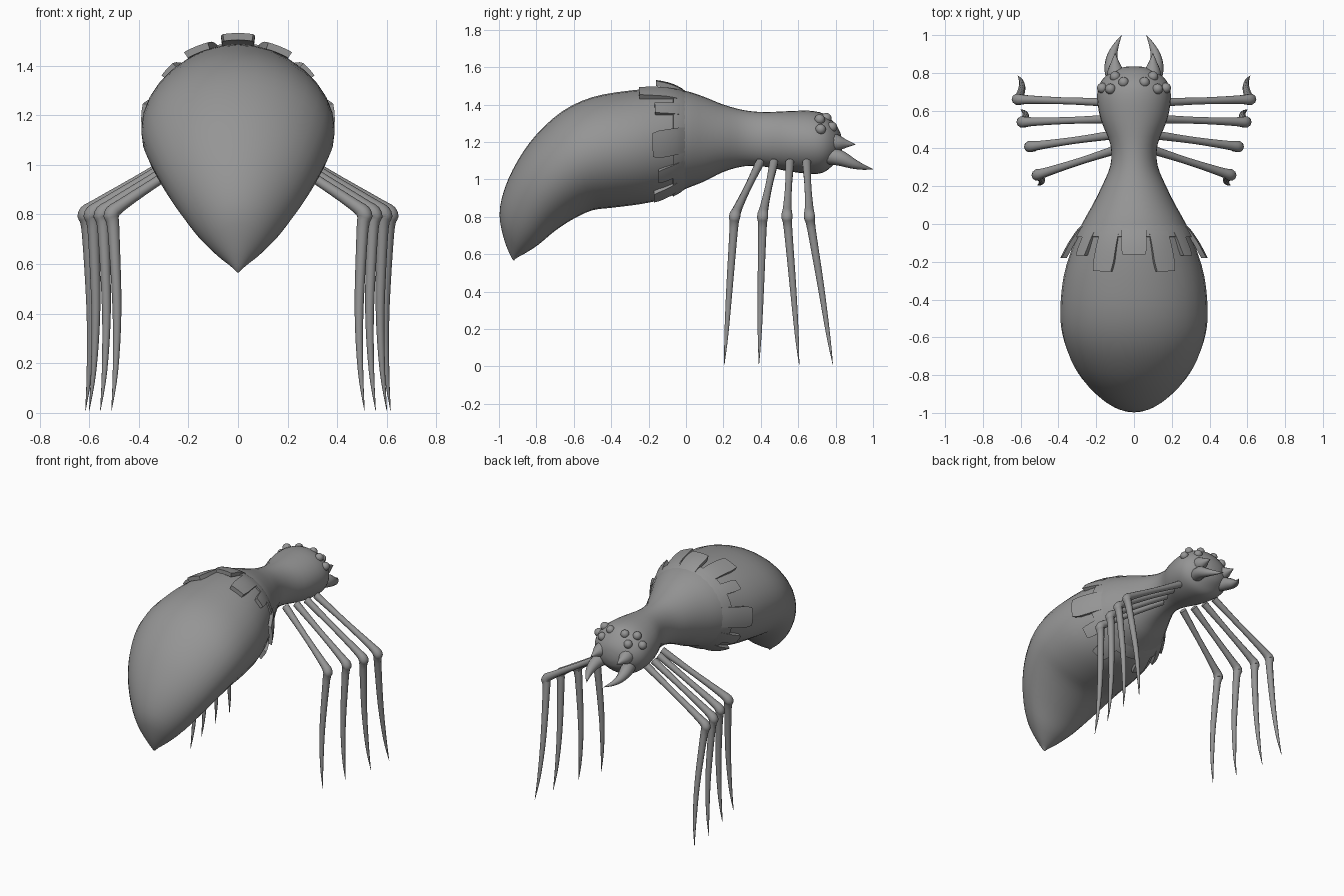
import bpy, bmesh, math
from mathutils import Vector

if "Cube" in bpy.data.objects:
    bpy.data.objects.remove(bpy.data.objects["Cube"])

grey = bpy.data.materials.new("plain grey")
grey.diffuse_color = (0.3, 0.3, 0.3, 1)
grey.use_nodes = True
grey.node_tree.nodes["Principled BSDF"].inputs["Base Color"].default_value = grey.diffuse_color


def finish(name, bm, angle=50):
    bmesh.ops.recalc_face_normals(bm, faces=bm.faces)
    me = bpy.data.meshes.new(name)
    bm.to_mesh(me)
    bm.free()
    me.materials.append(grey)
    ob = bpy.data.objects.new(name, me)
    bpy.context.collection.objects.link(ob)
    bpy.ops.object.select_all(action='DESELECT')
    ob.select_set(True)
    bpy.context.view_layer.objects.active = ob
    bpy.ops.object.shade_smooth_by_angle(angle=math.radians(angle))
    return ob


def spline(rows, t):
    """Smooth interpolation through rows of numbers, t in row units."""
    i = max(0, min(int(t), len(rows) - 2))
    f = t - i
    p = [rows[max(0, min(len(rows) - 1, i + k))] for k in (-1, 0, 1, 2)]
    return [0.5 * (2 * b + (c - a) * f + (2 * a - 5 * b + 4 * c - d) * f * f
            + (3 * b - a - 3 * c + d) * f ** 3) for a, b, c, d in zip(*p)]


def loft(bm, rings):
    vs = [[bm.verts.new(p) for p in r] for r in rings]
    n = len(vs[0])
    for a, b in zip(vs, vs[1:]):
        for j in range(n):
            bm.faces.new((a[j], a[(j + 1) % n], b[(j + 1) % n], b[j]))
    bm.faces.new(vs[0])
    bm.faces.new(vs[-1])


# Body sections: top y, top z, bottom y, bottom z, half width
SECTIONS = [
    (.835, 1.20, .835, 1.16, .025), (.825, 1.25, .82, 1.11, .085),
    (.795, 1.30, .78, 1.07, .145), (.74, 1.35, .73, 1.035, .185),
    (.66, 1.367, .66, 1.03, .195), (.55, 1.365, .55, 1.043, .175),
    (.42, 1.36, .42, 1.068, .125), (.31, 1.37, .31, 1.07, .125),
    (.2, 1.40, .2, 1.04, .17), (.1, 1.44, .1, .99, .22),
    (0, 1.473, 0, .95, .275), (-.12, 1.487, -.12, .895, .325),
    (-.3, 1.475, -.25, .867, .372), (-.5, 1.44, -.4, .848, .39),
    (-.66, 1.365, -.5, .835, .38), (-.8, 1.24, -.6, .79, .34),
    (-.9, 1.10, -.7, .725, .28), (-.97, .95, -.79, .65, .20),
    (-.997, .81, -.86, .605, .12), (-.97, .67, -.905, .58, .045),
    (-.93, .575, -.92, .565, .006)]


def skin(t, a, off=0.0):
    yt, zt, yb, zb, w = spline(SECTIONS, t)
    s = math.sin(a)
    h = max((zt - zb) / 2, .001)
    k = off / h
    return Vector(((w + off) * math.cos(a), (yt + yb) / 2 + (yt - yb) / 2 * s,
                   (zt + zb) / 2 + h * (1 + k) * s))


bm = bmesh.new()
STEPS = 3
loft(bm, [[skin(i / STEPS, math.tau * j / 32) for j in range(32)]
          for i in range((len(SECTIONS) - 1) * STEPS + 1)])
finish("body", bm)


# Armour flaps: curved slabs hugging the body and lifting at the rear
def flap(name, deg, half_deg, t0, t1, lift, thick=.028, taper=.8):
    nu, nv = 6, 6
    bm = bmesh.new()
    rings = []
    for i in range(nv + 1):
        f = i / nv
        t = t0 + (t1 - t0) * f
        wide = half_deg * (1 - (1 - taper) * f)
        if i == nv:
            wide *= .88
        angs = [math.radians(deg + wide * (2 * j / nu - 1)) for j in range(nu + 1)]
        top = -.004 + (lift + .004) * f ** .7
        rings.append([skin(t, a, top) for a in angs]
                     + [skin(t, a, top - thick) for a in reversed(angs)])
    loft(bm, rings)
    return finish(name, bm, 35)


flap("top_flap", 90, 13, 10.0, 11.25, .045)
for side, mirror in (("right", lambda d: d), ("left", lambda d: 180 - d)):
    for part, deg, half, t1, lift in (
            ("upper", 64, 11, 11.75, .03), ("shoulder", 38, 8, 11.3, .025),
            ("middle", 0, 15, 11.4, .045), ("lower", -33, 9, 11.2, .025),
            ("belly", -62, 11, 11.4, .025)):
        flap(f"{side}_{part}_flap", mirror(deg), half, 10.0, t1, lift)

# Low collar that the flaps grow from
bm = bmesh.new()
N = 64
loft(bm, [[skin(t, math.tau * j / N, o) for j in range(N)]
          for t, o in ((10.0, -.003), (10.25, .006), (10.6, .009), (10.62, -.01))])
finish("collar", bm, 35)


# Tapered tubes for legs, fangs and feelers
def tube(name, rows, sides=10, steps=4):
    path = [spline(rows, i / steps) for i in range((len(rows) - 1) * steps + 1)]
    pts = [Vector(p[:3]) for p in path]
    bm = bmesh.new()
    rings = []
    ref = Vector((0, 1, 0)) if abs((pts[-1] - pts[0]).normalized().y) < .7 else Vector((1, 0, 0))
    for i, p in enumerate(pts):
        d = (pts[min(i + 1, len(pts) - 1)] - pts[max(i - 1, 0)]).normalized()
        u = d.cross(ref).normalized()
        v = d.cross(u)
        r = max(path[i][3], .001)
        rings.append([p + r * (u * math.cos(math.tau * j / sides)
                               + v * math.sin(math.tau * j / sides)) for j in range(sides)])
    loft(bm, rings)
    return finish(name, bm, 60)


# Legs: root x, root y, knee x, knee y, foot x, foot y
LEGS = [(.15, .645, .615, .66, .615, .785), (.14, .555, .59, .54, .60, .605),
        (.12, .47, .55, .41, .555, .39), (.09, .395, .51, .26, .51, .205)]
for s, side in ((1, "right"), (-1, "left")):
    for n, (rx, ry, kx, ky, fx, fy) in enumerate(LEGS):
        def mix(f, z, r, dx=0):
            return (s * (kx + (fx - kx) * f + dx), ky + (fy - ky) * f, z, r)
        tube(f"{side}_leg_{n + 1}", [
            (s * rx, ry, 1.09, .024),
            (s * (rx + (kx - rx) * .45), ry + (ky - ry) * .45, .965, .019),
            (s * (rx + (kx - rx) * .88), ry + (ky - ry) * .88, .845, .024),
            mix(0, .80, .031), mix(.08, .74, .024, -.008), mix(.5, .42, .018, -.022),
            mix(.8, .17, .011, -.016), mix(1, .01, .001)])

    # Curved fangs and short feelers
    tube(f"{side}_fang", [
        (s * .09, .74, 1.13, .045), (s * .115, .82, 1.115, .042),
        (s * .115, .89, 1.085, .028), (s * .093, .95, 1.065, .014),
        (s * .065, 1.0, 1.055, .001)], 12)
    tube(f"{side}_feeler", [
        (s * .09, .75, 1.205, .055), (s * .098, .81, 1.195, .043),
        (s * .10, .86, 1.19, .02), (s * .10, .905, 1.187, .001)], 12)

    # Eyes
    for n, loc in enumerate(((.055, .75, 1.327), (.125, .715, 1.32),
                             (.168, .72, 1.268), (.10, .78, 1.28))):
        bm = bmesh.new()
        bmesh.ops.create_uvsphere(bm, u_segments=16, v_segments=10, radius=.028)
        bmesh.ops.translate(bm, verts=bm.verts, vec=(s * loc[0], loc[1], loc[2]))
        finish(f"{side}_eye_{n + 1}", bm)
